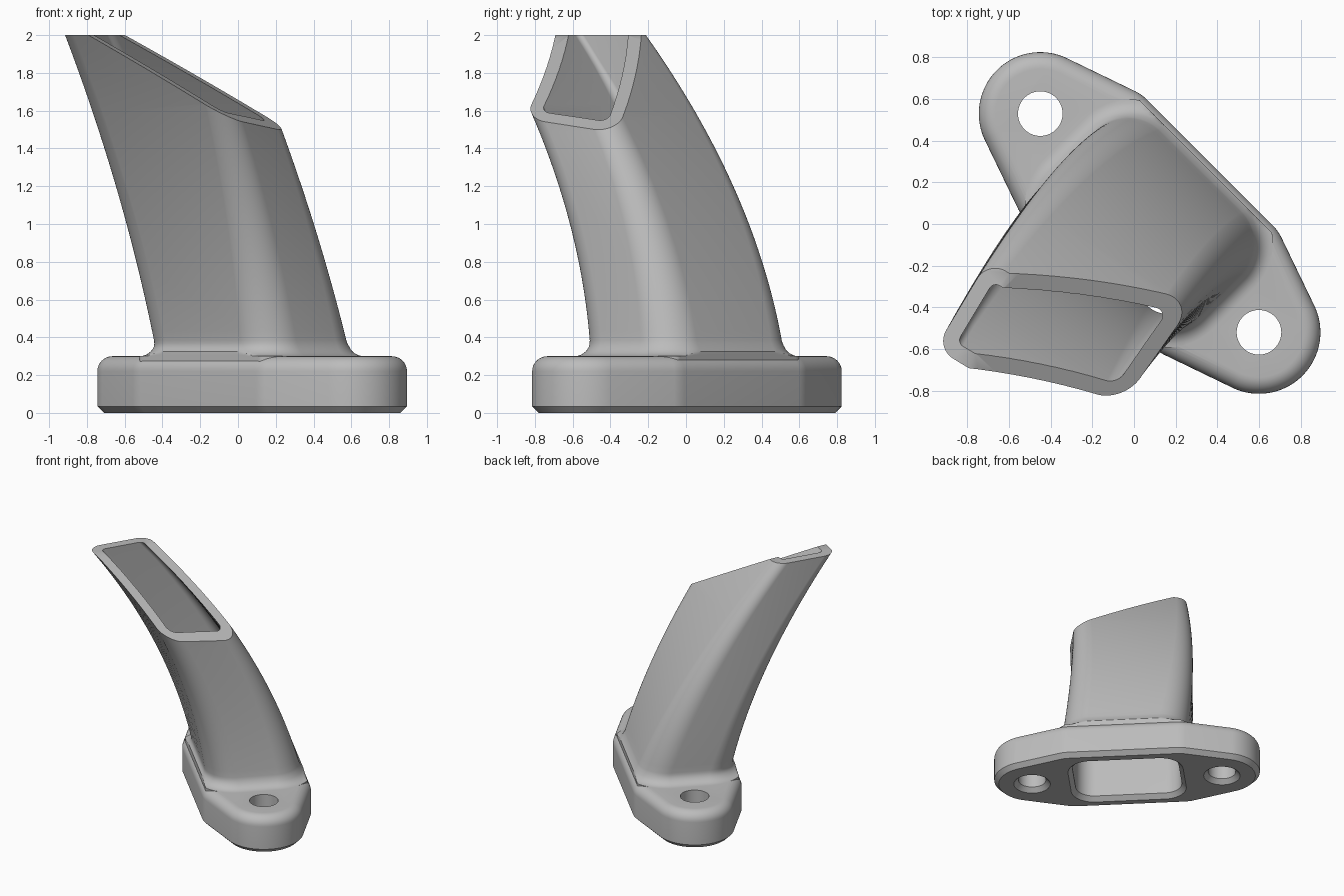
import bpy, bmesh, math
from mathutils import Vector

if "Cube" in bpy.data.objects:
    bpy.data.objects.remove(bpy.data.objects["Cube"])

CENTRE = Vector((0.075, 0.005))
BASE_ANGLE = -45
STEPS = 96


def hull(discs, offset=0.0):
    """Outline around a set of discs (u, v, radius), grown by offset."""
    pts = []
    for i in range(STEPS):
        a = 2 * math.pi * (i + 0.5) / STEPS
        n = Vector((math.cos(a), math.sin(a)))
        u, v, r = max(discs, key=lambda d: d[0] * n.x + d[1] * n.y + d[2])
        pts.append(Vector((u, v)) + n * (r + offset))
    return pts


def place(pts, z, centre, degrees):
    c, s = math.cos(math.radians(degrees)), math.sin(math.radians(degrees))
    return [(centre.x + p.x * c - p.y * s, centre.y + p.x * s + p.y * c, z) for p in pts]


def loft(rings):
    """Closed solid through matching rings."""
    bm = bmesh.new()
    loops = [[bm.verts.new(p) for p in ring] for ring in rings]
    for a, b in zip(loops, loops[1:]):
        for i in range(len(a)):
            j = (i + 1) % len(a)
            bm.faces.new((a[i], a[j], b[j], b[i]))
    bm.faces.new(loops[0][::-1])
    bm.faces.new(loops[-1])
    bmesh.ops.recalc_face_normals(bm, faces=bm.faces)
    return bm


def to_object(bm, name):
    me = bpy.data.meshes.new(name)
    bm.to_mesh(me)
    bm.free()
    ob = bpy.data.objects.new(name, me)
    bpy.context.collection.objects.link(ob)
    return ob


def duct_ring(z, wall=0.0, flare=0.0):
    """Cross-section of the leaning, twisting and tapering duct."""
    s = max(z - 0.35, 0.0)
    k = s / 1.65
    a = 0.49 - 0.04 * k - wall
    b = 0.36 - 0.115 * k - wall
    r = max(0.22 - 0.12 * k - wall, 0.035)
    discs = [(x * (a - r), y * (b - r), r) for x in (-1, 1) for y in (-1, 1)]
    pts = hull(discs, flare)
    if flare > 0 and wall == 0:
        for p in pts:               # keep the fillet on the flange
            p.y = max(-0.385, min(0.385, p.y))
    centre = Vector((0.072 - 0.22 * s - 0.055 * s * s, 0.003 - 0.12 * s - 0.155 * s * s))
    return place(pts, z, centre, BASE_ANGLE + 14 * k)


# Flange plate: chamfered below, rounded above
plate = [(x * 0.742, 0, 0.295) for x in (-1, 1)]
plate += [(x * 0.42, y * 0.16, 0.25) for x in (-1, 1) for y in (-1, 1)]
levels = [(0.0, 0.035), (0.035, 0.0)]
for i in range(9):
    t = math.pi / 2 * i / 8
    levels.append((0.22 + 0.08 * math.sin(t), 0.08 * (1 - math.cos(t))))
body = to_object(loft([place(hull(plate, -d), z, CENTRE, BASE_ANGLE) for z, d in levels]),
                 "flanged_duct")

# Outer duct with a fillet at its foot
rings = [duct_ring(0.25, flare=0.085)]
for i in range(9):
    t = math.pi / 2 * i / 8
    rings.append(duct_ring(0.3 + 0.085 * (1 - math.cos(t)), flare=0.085 * (1 - math.sin(t))))
rings += [duct_ring(0.385 + 1.735 * i / 36) for i in range(1, 37)]
bm = loft(rings)

# Slanted mouth and level tip
for co, no in (((-0.06, -0.82, 1.57), (0.47, -0.20, 0.86)), ((0, 0, 2), (0, 0, 1))):
    bmesh.ops.bisect_plane(bm, geom=bm.verts[:] + bm.edges[:] + bm.faces[:], dist=1e-5,
                           plane_co=co, plane_no=no, clear_outer=True)
    bmesh.ops.holes_fill(bm, edges=[e for e in bm.edges if e.is_boundary], sides=0)
bmesh.ops.recalc_face_normals(bm, faces=bm.faces)
outer = to_object(bm, "outer_duct")

# Hollow passage with a chamfered inlet
WALL = 0.075
rings = [duct_ring(-0.05, WALL, 0.085), duct_ring(0.035, WALL)]
rings += [duct_ring(0.35 + 1.85 * i / 36, WALL) for i in range(37)]
tools = [(outer, 'UNION'), (to_object(loft(rings), "passage_cutter"), 'DIFFERENCE')]

# Bolt holes, chamfered below
for side in (-1, 1):
    c = CENTRE + Vector((0.7071, -0.7071)) * 0.742 * side
    rings = [place(hull([(0, 0, r)]), z, c, 0)
             for z, r in ((-0.05, 0.192), (0.035, 0.107), (0.5, 0.107))]
    tools.append((to_object(loft(rings), "hole_cutter"), 'DIFFERENCE'))

for tool, op in tools:
    tool.hide_render = True
    m = body.modifiers.new(op.lower(), 'BOOLEAN')
    m.operation, m.object, m.solver = op, tool, 'EXACT'

# Bake the booleans and remove the helpers
dg = bpy.context.evaluated_depsgraph_get()
mesh = bpy.data.meshes.new_from_object(body.evaluated_get(dg))
body.modifiers.clear()
body.data = mesh
for tool, _ in tools:
    bpy.data.objects.remove(tool)

# Finish: smooth shading and one grey
mesh.shade_smooth()
mesh.set_sharp_from_angle(angle=math.radians(32))
grey = bpy.data.materials.new("plain_grey")
grey.diffuse_color = (0.5, 0.5, 0.5, 1)
grey.use_nodes = True
grey.node_tree.nodes["Principled BSDF"].inputs["Base Color"].default_value = grey.diffuse_color
mesh.materials.clear()
mesh.materials.append(grey)
for p in mesh.polygons:
    p.material_index = 0
